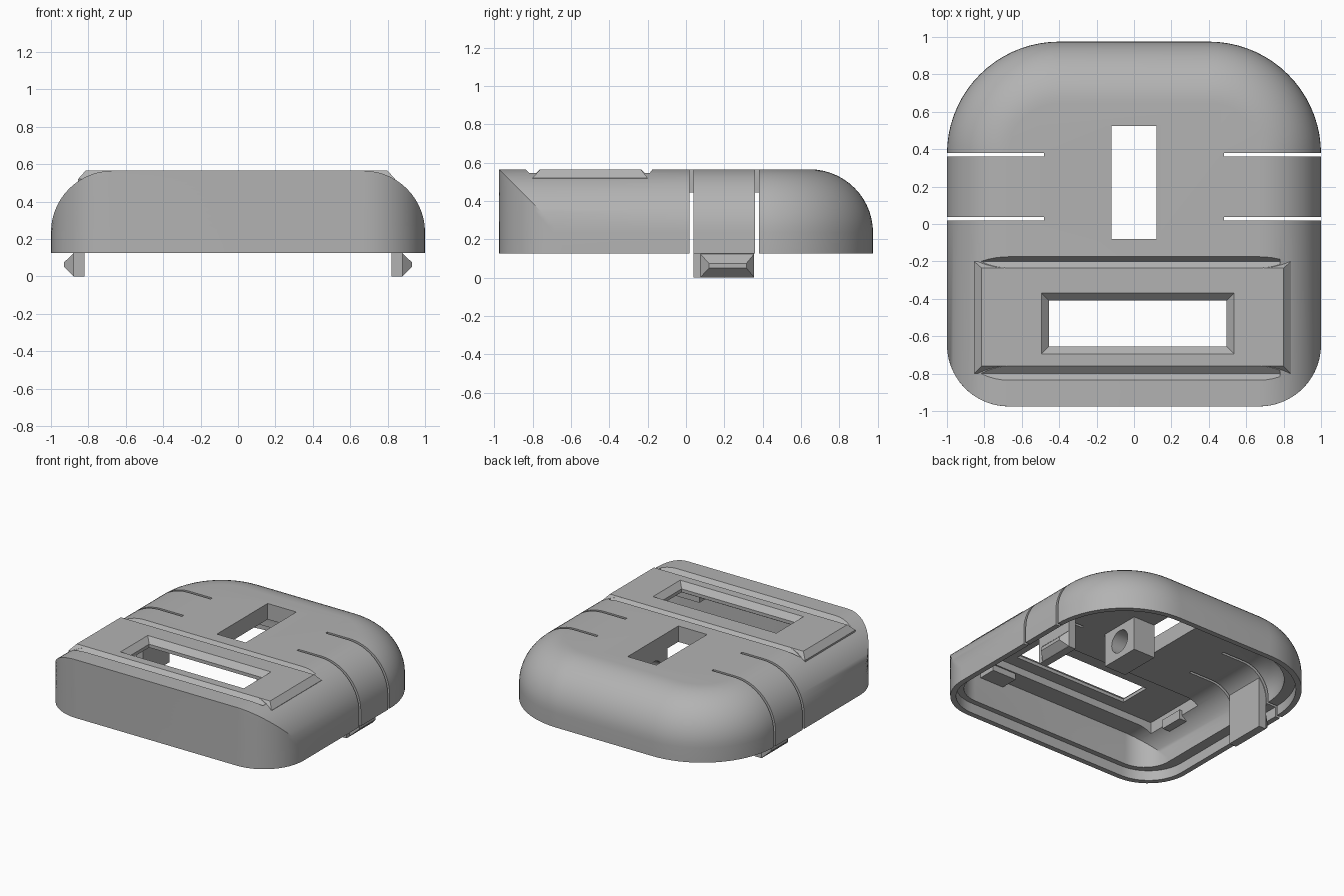
import bpy, bmesh
from math import sin, cos, acos, pi, radians

if "Cube" in bpy.data.objects:
    bpy.data.objects.remove(bpy.data.objects["Cube"])

grey = bpy.data.materials.new("light_grey_plastic")
grey.use_nodes = True
COLOUR = (0.45, 0.45, 0.45, 1)
grey.diffuse_color = COLOUR
grey.node_tree.nodes["Principled BSDF"].inputs["Base Color"].default_value = COLOUR


def make(name, bm):
    bmesh.ops.remove_doubles(bm, verts=bm.verts, dist=0.0005)
    bmesh.ops.recalc_face_normals(bm, faces=bm.faces)
    mesh = bpy.data.meshes.new(name)
    bm.to_mesh(mesh)
    bm.free()
    mesh.materials.append(grey)
    obj = bpy.data.objects.new(name, mesh)
    bpy.context.collection.objects.link(obj)
    return obj


def loft(name, rings):
    """Closed solid skinned through rings of equal point count."""
    bm = bmesh.new()
    loops = [[bm.verts.new(p) for p in ring] for ring in rings]
    n = len(loops[0])
    for a, b in zip(loops, loops[1:]):
        for i in range(n):
            j = (i + 1) % n
            bm.faces.new((a[i], a[j], b[j], b[i]))
    bm.faces.new(loops[0][::-1])
    bm.faces.new(loops[-1])
    return make(name, bm)


def rect(x0, x1, y0, y1, z):
    return [(x0, y0, z), (x1, y0, z), (x1, y1, z), (x0, y1, z)]


def box(name, x0, x1, y0, y1, z0, z1):
    return loft(name, [rect(x0, x1, y0, y1, z0), rect(x0, x1, y0, y1, z1)])


def combine(target, tool, operation="DIFFERENCE"):
    mod = target.modifiers.new("cut", "BOOLEAN")
    mod.operation, mod.object, mod.solver = operation, tool, "EXACT"
    bpy.context.view_layer.objects.active = target
    bpy.ops.object.modifier_apply(modifier=mod.name)
    bpy.data.objects.remove(tool)


# Case outline: large back corners, small front corners
CORNER, BACK, HALF, DEPTH, TOP = 0.33, 0.6, 1.0, 0.975, 0.565


def outline(wall, inset, front, z):
    w, r, rb = HALF - wall - inset, CORNER - wall, BACK - wall - inset
    cx, cy = HALF - CORNER, front + r
    end = acos(max(0, min(1, (w - cx) / r)))
    right = []
    for i in range(13):
        a = -pi / 2 + (pi / 2 - end) * i / 12
        right.append((cx + r * cos(a), cy + r * sin(a), z))
    for i in range(19):
        a = pi / 2 * i / 18
        right.append((HALF - BACK + rb * cos(a), DEPTH - BACK + rb * sin(a), z))
    return right + [(-x, y, h) for x, y, h in reversed(right)]


def domed(name, wall, front, bottom):
    r = CORNER - wall
    rings = [outline(wall, 0, front, bottom)]
    for i in range(15):
        t = pi / 2 * i / 14
        rings.append(outline(wall, r * (1 - cos(t)), front, TOP - CORNER + r * sin(t)))
    return loft(name, rings)


# Hollow shell with a stepped lip around the open underside
shell = domed("case_shell", 0, -DEPTH, 0.125)
combine(shell, domed("cavity", 0.12, -0.895, 0.05))
combine(shell, loft("lip", [outline(0.04, 0, -DEPTH + 0.04, z) for z in (0.05, 0.2)]))

# Raised display panel with sloped edges
panel = loft("panel", [rect(-0.855, 0.84, -0.8, -0.2, 0.5),
                       rect(-0.855, 0.84, -0.8, -0.2, 0.52),
                       rect(-0.815, 0.8, -0.76, -0.235, TOP)])
combine(shell, panel, "UNION")

# V grooves before and behind the panel
for y0, ym, y1 in ((-0.835, -0.8, -0.76), (-0.235, -0.2, -0.175)):
    groove = [[(x, y0, TOP), (x, ym, 0.53), (x, y1, TOP), (x, y1, 0.6), (x, y0, 0.6)]
              for x in (-0.845, 0.78)]
    combine(shell, loft("groove", groove))

# Pocket under the panel, bevelled window and switch opening
combine(shell, box("pocket", -0.78, 0.76, -0.75, -0.25, 0.3, 0.5))
window = [(0.04, 0.4), (0.04, 0.525), (0, TOP), (0, 0.6)]
combine(shell, loft("window", [rect(-0.495 + d, 0.535 - d, -0.695 + d, -0.37 - d, z)
                               for d, z in window]))
combine(shell, box("opening", -0.12, 0.12, -0.08, 0.525, 0.3, 0.7))

# Flex slots and snap clips on both sides
for side, label in ((1, "left"), (-1, "right")):
    for y in (0.028, 0.37):
        x0, x1 = sorted((side * 0.48, side * 1.1))
        combine(shell, box("slot", x0, x1, y - 0.01, y + 0.01, 0, 0.7))
    x0, x1 = sorted((side * 0.82, side * 0.88))
    box(label + "_clip_arm", x0, x1, 0.038, 0.355, 0, 0.4)
    barb = []
    for x, y0, y1, z0, z1 in ((0.88, 0.075, 0.355, 0.002, 0.123),
                              (0.93, 0.12, 0.315, 0.05, 0.075)):
        barb.append([(side * x, y0, z0), (side * x, y1, z0),
                     (side * x, y1, z1), (side * x, y0, z1)])
    loft(label + "_clip_barb", barb)

# Bored lug beside the opening
lug = box("bored_lug", 0.12, 0.3, 0.05, 0.36, 0.19, 0.46)
bore = [[(x, 0.205 + 0.085 * cos(a), 0.32 + 0.085 * sin(a))
         for a in (2 * pi * i / 32 for i in range(32))] for x in (0, 0.4)]
combine(lug, loft("bore", bore))

# Small retaining tabs under the panel
box("front_tab", 0.42, 0.62, -0.9, -0.76, 0.4, 0.45)
box("side_tab", -0.86, -0.76, -0.6, -0.42, 0.38, 0.45)

# Smooth shading with crisp edges
for obj in bpy.data.objects:
    if obj.type == "MESH" and grey.name in obj.data.materials:
        bpy.ops.object.select_all(action="DESELECT")
        obj.select_set(True)
        bpy.context.view_layer.objects.active = obj
        bpy.ops.object.shade_smooth_by_angle(angle=radians(25))
